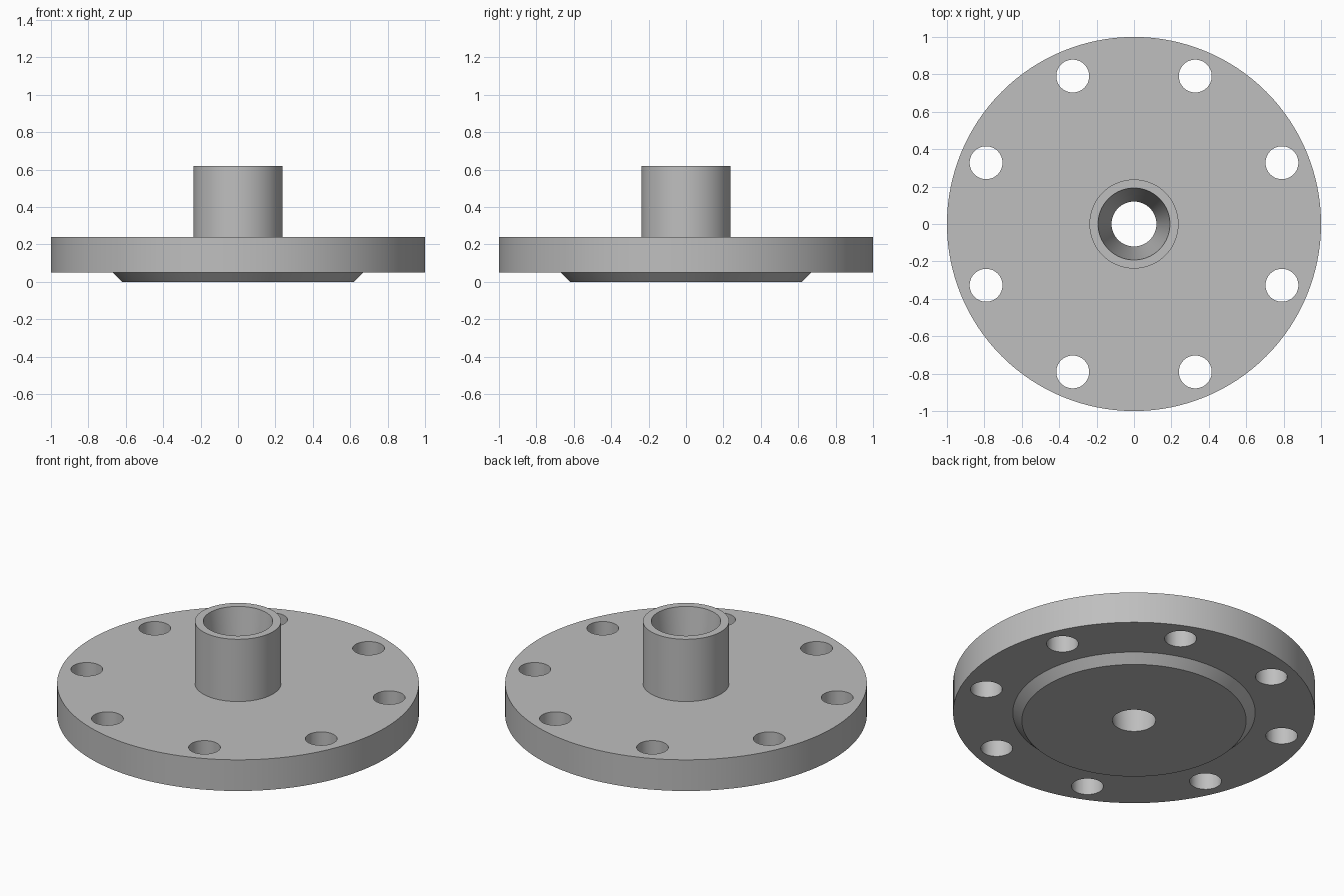
import bpy
import bmesh
from math import cos, sin, pi, radians
from mathutils import Matrix

cube = bpy.data.objects.get("Cube")
if cube:
    bpy.data.objects.remove(cube, do_unlink=True)

# Single grey metal
metal = bpy.data.materials.new("grey metal")
metal.use_nodes = True
grey = (0.52, 0.52, 0.52, 1.0)
metal.diffuse_color = grey
metal.node_tree.nodes["Principled BSDF"].inputs["Base Color"].default_value = grey


def add_object(name, bm):
    bmesh.ops.recalc_face_normals(bm, faces=bm.faces)
    mesh = bpy.data.meshes.new(name)
    bm.to_mesh(mesh)
    bm.free()
    mesh.materials.append(metal)
    obj = bpy.data.objects.new(name, mesh)
    bpy.context.collection.objects.link(obj)
    return obj


# Turned body: raised face, disc, neck and tapered bore, as (radius, height)
profile = [(0.12, 0), (0.62, 0), (0.67, 0.05), (1, 0.05), (1, 0.24),
           (0.238, 0.24), (0.238, 0.62), (0.192, 0.62)]
bm = bmesh.new()
verts = [bm.verts.new((r, 0, z)) for r, z in profile]
edges = [bm.edges.new((a, b)) for a, b in zip(verts, verts[1:] + verts[:1])]
bmesh.ops.spin(bm, geom=verts + edges, cent=(0, 0, 0), axis=(0, 0, 1),
               angle=2 * pi, steps=128, use_merge=True)
bmesh.ops.remove_doubles(bm, verts=bm.verts, dist=1e-5)
flange = add_object("pipe_flange", bm)

# Eight bolt holes straddling the axes
bm = bmesh.new()
for i in range(8):
    a = radians(22.5 + 45 * i)
    bmesh.ops.create_cone(bm, cap_ends=True, segments=48, radius1=0.088,
                          radius2=0.088, depth=0.4,
                          matrix=Matrix.Translation((0.856 * cos(a), 0.856 * sin(a), 0.145)))
cutter = add_object("bolt_hole_cutter", bm)
cutter.hide_render = True

drill = flange.modifiers.new("bolt_holes", 'BOOLEAN')
drill.operation = 'DIFFERENCE'
drill.solver = 'EXACT'
drill.object = cutter

bpy.ops.object.select_all(action='DESELECT')
flange.select_set(True)
bpy.context.view_layer.objects.active = flange
bpy.ops.object.modifier_apply(modifier=drill.name)
bpy.data.objects.remove(cutter, do_unlink=True)
bpy.ops.object.shade_smooth_by_angle(angle=radians(30))
